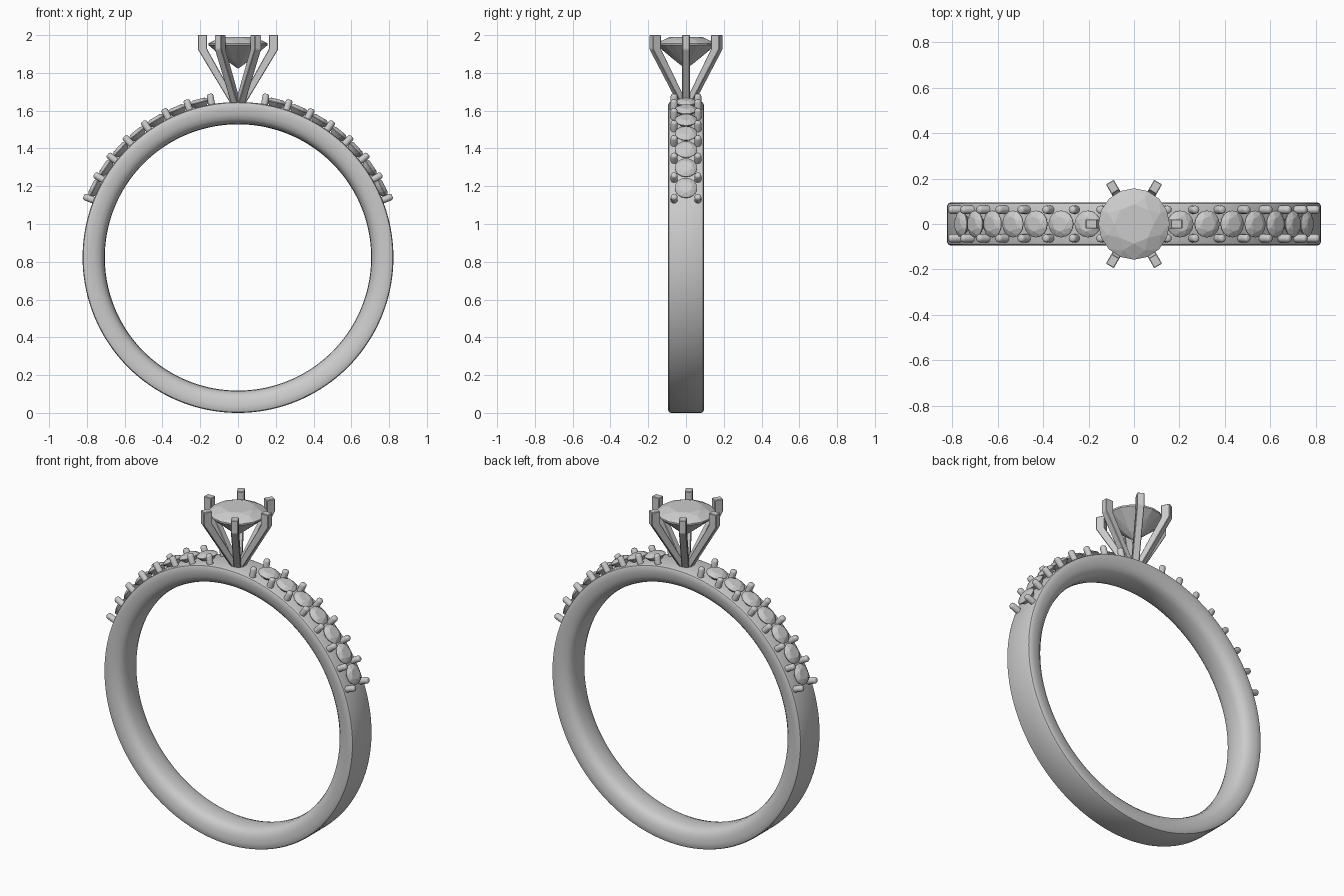
import bpy, bmesh
from math import sin, cos, pi, radians
from mathutils import Matrix, Vector

if "Cube" in bpy.data.objects:
    bpy.data.objects.remove(bpy.data.objects["Cube"])

CZ = 0.823          # ring centre height
R_OUT = 0.823       # outer radius of the band


def finish(name, bm, smooth=None):
    bmesh.ops.recalc_face_normals(bm, faces=bm.faces)
    me = bpy.data.meshes.new(name)
    bm.to_mesh(me)
    bm.free()
    ob = bpy.data.objects.new(name, me)
    bpy.context.collection.objects.link(ob)
    if smooth:
        bpy.ops.object.select_all(action='DESELECT')
        ob.select_set(True)
        bpy.context.view_layer.objects.active = ob
        bpy.ops.object.shade_smooth_by_angle(angle=radians(smooth))
    return ob


def bridge(bm, a, b):
    n = len(a)
    for i in range(n):
        bm.faces.new((a[i], a[(i + 1) % n], b[(i + 1) % n], b[i]))


def circle(n, r, z, offset=0.0):
    return [Vector((r * cos(2 * pi * (i + offset) / n),
                    r * sin(2 * pi * (i + offset) / n), z)) for i in range(n)]


def brilliant(name, r, crown, depth, matrix):
    """Round brilliant-cut stone, girdle at local z = 0."""
    pts = circle(8, r * 0.55, crown)                      # table
    pts += circle(8, r * 0.80, crown * 0.62, 0.5)         # crown facets
    pts += circle(16, r, 0.03 * r) + circle(16, r, -0.03 * r)
    pts += circle(8, r * 0.30, -depth * 0.76, 0.5)        # pavilion facets
    pts.append(Vector((0, 0, -depth)))
    bm = bmesh.new()
    for p in pts:
        bm.verts.new(matrix @ p)
    bmesh.ops.convex_hull(bm, input=bm.verts[:])
    bmesh.ops.dissolve_limit(bm, angle_limit=0.02, verts=bm.verts[:], edges=bm.edges[:])
    return finish(name, bm)


def on_band(angle, y, radius):
    """Frame on the band, angle measured from the top towards +x."""
    return (Matrix.Translation((0, 0, CZ)) @ Matrix.Rotation(angle, 4, 'Y')
            @ Matrix.Translation((0, y, radius)))


# Band: flat outside, rounded comfort-fit inside
half = [(0.08, R_OUT), (0.090, 0.819), (0.095, 0.808), (0.095, 0.785), (0.091, 0.757),
        (0.081, 0.733), (0.065, 0.717), (0.04, 0.708)]
profile = half + [(0, 0.705)] + [(-y, r) for y, r in reversed(half)]
bm = bmesh.new()
rings = []
N = 144
for i in range(N):
    a = 2 * pi * i / N
    rings.append([bm.verts.new((r * sin(a), y, CZ + r * cos(a))) for y, r in profile])
for i in range(N):
    bridge(bm, rings[i], rings[(i + 1) % N])
finish("band", bm, 40)

# Shoulder stones and their bead prongs on both sides
FIRST, STEP = radians(9.8), radians(8.37)
bead = [(0.018, 0.80), (0.018, 0.868), (0.015, 0.875), (0.009, 0.879)]
for side, label in ((-1, "left"), (1, "right")):
    for k in range(7):
        a = side * (FIRST + STEP * (k + 0.5))
        brilliant(f"{label}_shoulder_stone_{k + 1}", 0.059, 0.018, 0.05, on_band(a, 0, 0.846))
    bm = bmesh.new()
    for k in range(8):
        for y in (-0.063, 0.063):
            m = on_band(side * (FIRST + STEP * k), y, 0)
            loops = [[bm.verts.new(m @ p) for p in circle(16, r, z)] for r, z in bead]
            for lo, hi in zip(loops, loops[1:]):
                bridge(bm, lo, hi)
            bm.faces.new(loops[0])
            bm.faces.new(loops[-1])
    finish(f"{label}_bead_prongs", bm, 50)

# Six square claws rising from one point
W = 0.02
sections = [(0.0, 0.038, 1.635), (0.163, 0.213, 1.925), (0.163, 0.213, 2.0)]
for k in range(6):
    m = Matrix.Rotation(k * pi / 3, 4, 'Z')
    bm = bmesh.new()
    loops = [[bm.verts.new(m @ Vector(p)) for p in
              ((r0, -W, z), (r1, -W, z), (r1, W, z), (r0, W, z))] for r0, r1, z in sections]
    for lo, hi in zip(loops, loops[1:]):
        bridge(bm, lo, hi)
    bm.faces.new(loops[0])
    bm.faces.new(loops[-1])
    bmesh.ops.recalc_face_normals(bm, faces=bm.faces)
    bmesh.ops.bevel(bm, geom=bm.edges[:], offset=0.003, segments=1, affect='EDGES')
    finish(f"claw_{k + 1}", bm)

# Centre stone
brilliant("centre_stone", 0.157, 0.038, 0.13, Matrix.Translation((0, 0, 1.952)))
